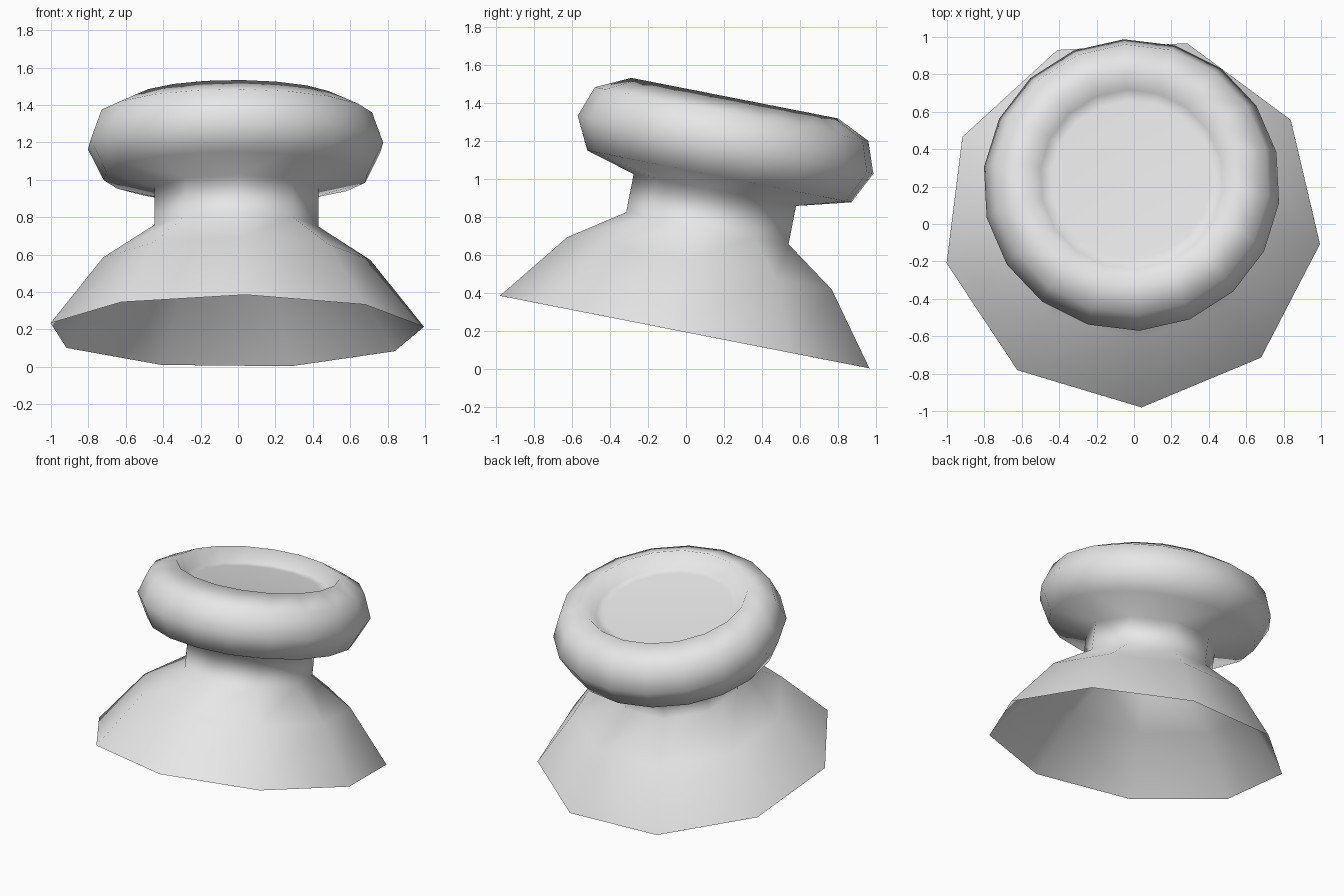
import bpy, bmesh
from math import cos, sin, radians, tau
from mathutils import Matrix

cube = bpy.data.objects.get("Cube")
if cube:
    bpy.data.objects.remove(cube, do_unlink=True)

# Plain grey plastic
grey = bpy.data.materials.new("grey_plastic")
grey.use_nodes = True
colour = (0.8, 0.8, 0.8, 1)
grey.diffuse_color = colour
grey.node_tree.nodes["Principled BSDF"].inputs["Base Color"].default_value = colour

PHASE = radians(-87)
TILT = radians(-11.1)

# Profile rings along the stick axis: sides, radius, height
SKIRT_AND_NECK = [(9, 1.015, 0), (9, 0.727, 0.37), (9, 0.446, 0.56), (9, 0.446, 0.765)]
CAP_ROLL = [(18, 0.71, 0.84), (18, 0.795, 1.01), (18, 0.735, 1.175), (18, 0.556, 1.26)]
THUMB_DISH = [(18, 0.49, 1.165), (18, 0.43, 1.16)]

bm = bmesh.new()


def ring(sides, radius, height):
    angles = [PHASE + tau * i / sides for i in range(sides)]
    return [bm.verts.new((radius * cos(a), radius * sin(a), height)) for a in angles]


def bridge(low, high):
    """Join two rings; the upper may have twice as many sides."""
    n, m = len(low), len(high)
    for i in range(n):
        a, b = low[i], low[(i + 1) % n]
        if n == m:
            bm.faces.new((a, b, high[(i + 1) % n], high[i]))
        else:
            c, d, e = (high[(2 * i + k) % m] for k in range(3))
            for tri in ((a, d, c), (a, b, d), (b, e, d)):
                bm.faces.new(tri)


# Open skirt, neck, rounded cap and dished top as one continuous surface
rings = [ring(*r) for r in SKIRT_AND_NECK + CAP_ROLL + THUMB_DISH]
for low, high in zip(rings, rings[1:]):
    bridge(low, high)
bm.faces.new(rings[-1])

for face in bm.faces:
    face.smooth = True

# Lean the stick towards the back
bm.transform(Matrix.Translation((-0.013, 0.014, 0.19)) @ Matrix.Rotation(TILT, 4, 'X'))

mesh = bpy.data.meshes.new("thumbstick")
bm.to_mesh(mesh)
bm.free()
mesh.materials.append(grey)
stick = bpy.data.objects.new("thumbstick", mesh)
bpy.context.collection.objects.link(stick)
